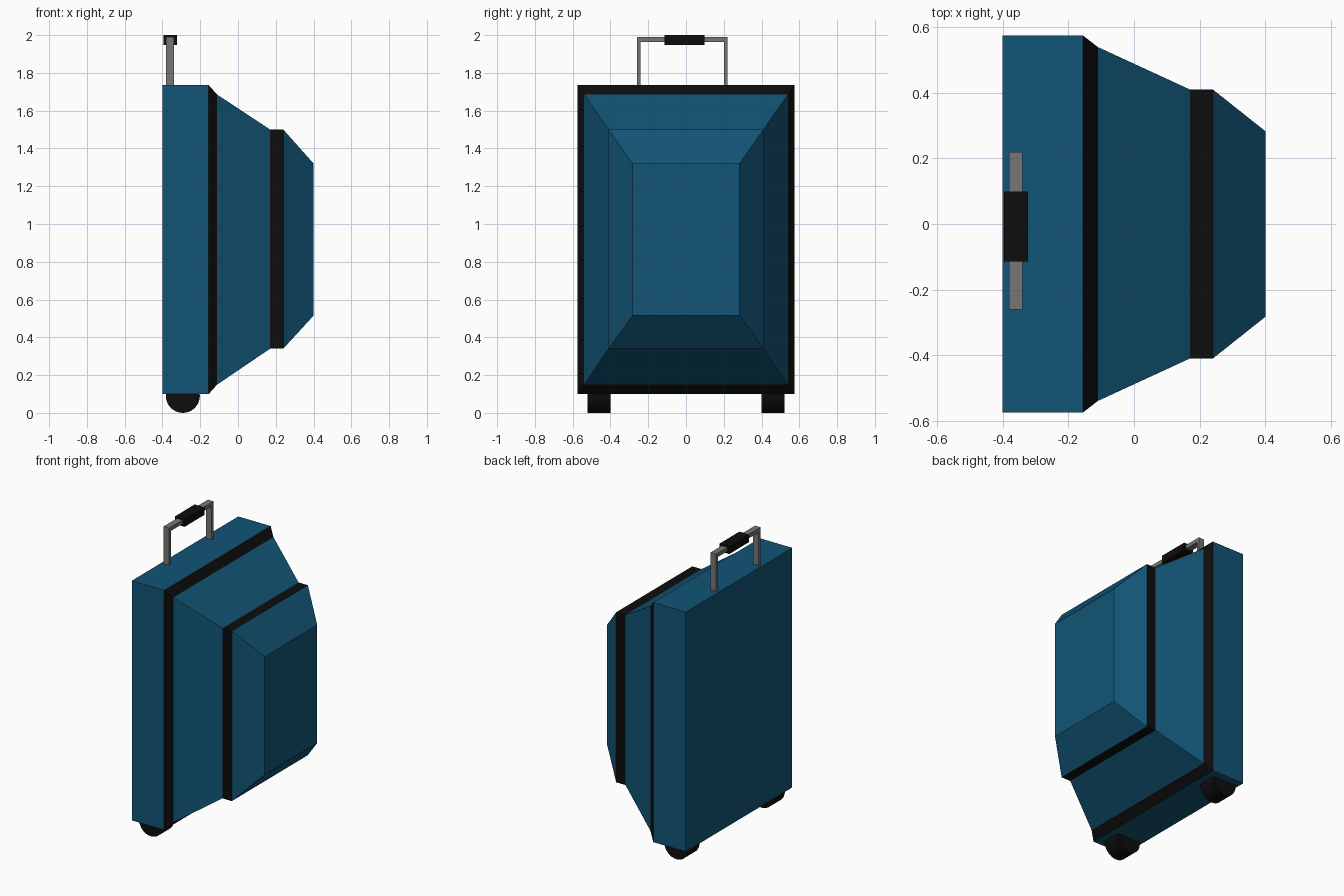
import bpy, bmesh, math

if "Cube" in bpy.data.objects:
    bpy.data.objects.remove(bpy.data.objects["Cube"])


def material(name, rgb):
    m = bpy.data.materials.new(name)
    m.diffuse_color = (*rgb, 1)
    m.use_nodes = True
    m.node_tree.nodes["Principled BSDF"].inputs["Base Color"].default_value = m.diffuse_color
    return m


BLUE = material("blue_shell", (0.006, 0.09, 0.18))
BLACK = material("black_trim", (0.004, 0.004, 0.004))
GREY = material("grey_metal", (0.18, 0.18, 0.18))


def finish(name, bm, *mats):
    bmesh.ops.recalc_face_normals(bm, faces=bm.faces)
    me = bpy.data.meshes.new(name)
    bm.to_mesh(me)
    bm.free()
    for m in mats:
        me.materials.append(m)
    ob = bpy.data.objects.new(name, me)
    bpy.context.collection.objects.link(ob)
    return ob


# Case body: rectangular sections (x, half width, bottom, top) lofted along x
sections = [(-0.40, 0.574, 0.10, 1.735), (-0.155, 0.574, 0.10, 1.735),
            (-0.11, 0.539, 0.15, 1.685), (0.17, 0.41, 0.34, 1.50),
            (0.24, 0.41, 0.34, 1.50), (0.40, 0.283, 0.515, 1.32)]
bm = bmesh.new()
rings = [[bm.verts.new((x, y, z)) for y, z in ((-w, lo), (w, lo), (w, hi), (-w, hi))]
         for x, w, lo, hi in sections]
bm.faces.new(rings[0])
bm.faces.new(rings[-1])
for i, (a, b) in enumerate(zip(rings, rings[1:])):
    for j in range(4):
        k = (j + 1) % 4
        face = bm.faces.new((a[j], a[k], b[k], b[j]))
        face.material_index = i % 2  # every second band is black trim
finish("case_body", bm, BLUE, BLACK)

# Telescopic handle: U-shaped frame outline extruded along x
outline = [(-0.26, 1.72), (-0.26, 1.99), (0.22, 1.99), (0.22, 1.72),
           (0.20, 1.72), (0.20, 1.963), (-0.24, 1.963), (-0.24, 1.72)]
bm = bmesh.new()
frame = bm.faces.new([bm.verts.new((-0.381, y, z)) for y, z in outline])
ext = bmesh.ops.extrude_face_region(bm, geom=[frame])["geom"]
bmesh.ops.translate(bm, vec=(0.042, 0, 0),
                    verts=[v for v in ext if isinstance(v, bmesh.types.BMVert)])
finish("handle_frame", bm, GREY)

# Handle grip
bm = bmesh.new()
bmesh.ops.create_cube(bm, size=1)
bmesh.ops.scale(bm, vec=(0.073, 0.213, 0.052), verts=bm.verts)
bmesh.ops.translate(bm, vec=(-0.359, -0.008, 1.974), verts=bm.verts)
finish("handle_grip", bm, BLACK)

# Wheels
for side, y in (("left", -0.46), ("right", 0.46)):
    bpy.ops.mesh.primitive_cylinder_add(vertices=32, radius=0.09, depth=0.122,
                                        location=(-0.292, y, 0.09),
                                        rotation=(math.pi / 2, 0, 0))
    wheel = bpy.context.object
    wheel.name = side + "_wheel"
    wheel.data.materials.append(BLACK)
    bpy.ops.object.shade_smooth_by_angle()
